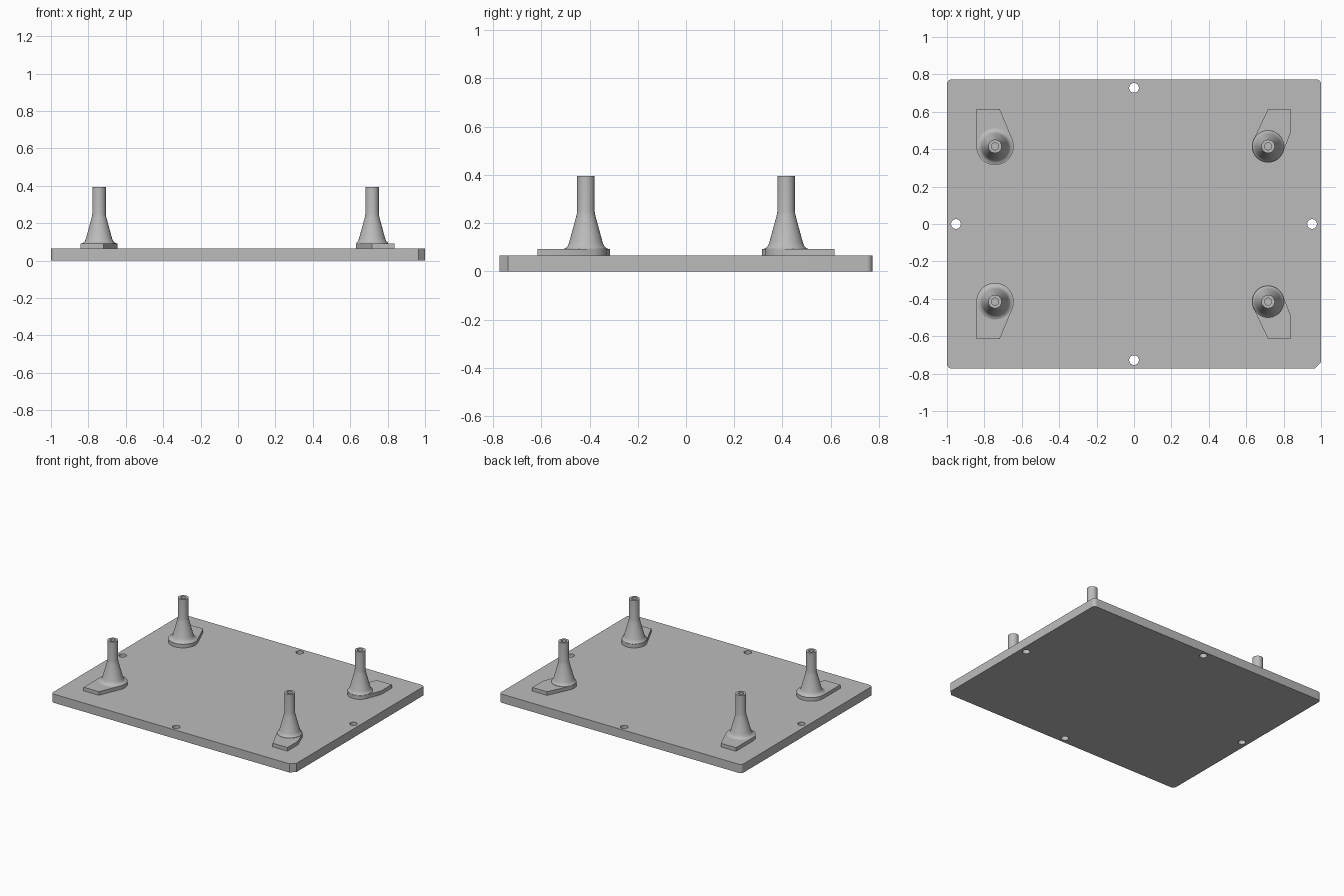
import bpy, bmesh, math
from mathutils import Vector
from mathutils.geometry import convex_hull_2d

if "Cube" in bpy.data.objects:
    bpy.data.objects.remove(bpy.data.objects["Cube"])

grey = bpy.data.materials.new("light grey")
grey.use_nodes = True
colour = (0.5, 0.5, 0.5, 1)
grey.diffuse_color = colour
grey.node_tree.nodes["Principled BSDF"].inputs["Base Color"].default_value = colour

PLATE_TOP, PAD_TOP, POST_TOP = 0.065, 0.092, 0.395
HALF_X, HALF_Y = 1.0, 0.773


def finish(name, bm):
    bmesh.ops.recalc_face_normals(bm, faces=bm.faces)
    mesh = bpy.data.meshes.new(name)
    bm.to_mesh(mesh)
    bm.free()
    obj = bpy.data.objects.new(name, mesh)
    bpy.context.collection.objects.link(obj)
    mesh.materials.append(grey)
    bpy.ops.object.select_all(action="DESELECT")
    obj.select_set(True)
    bpy.context.view_layer.objects.active = obj
    bpy.ops.object.shade_smooth_by_angle(angle=math.radians(30))
    return obj


def circle(cx, cy, r, n=48):
    return [Vector((cx + r * math.cos(math.tau * i / n),
                    cy + r * math.sin(math.tau * i / n))) for i in range(n)]


def add_hull_prism(bm, points, z0, z1):
    """Extrude the convex outline of the points from z0 to z1."""
    outline = [points[i] for i in convex_hull_2d(points)]
    face = bm.faces.new([bm.verts.new((p.x, p.y, z0)) for p in outline])
    result = bmesh.ops.extrude_face_region(bm, geom=[face])
    top = [v for v in result["geom"] if isinstance(v, bmesh.types.BMVert)]
    bmesh.ops.translate(bm, verts=top, vec=(0, 0, z1 - z0))


# Base plate: three rounded corners and one chamfered corner
points = []
for sx in (-1, 1):
    for sy in (-1, 1):
        if (sx, sy) == (1, -1):
            points += [Vector((HALF_X - 0.035, -HALF_Y)),
                       Vector((HALF_X, -HALF_Y + 0.035))]
        else:
            points += circle(sx * (HALF_X - 0.025), sy * (HALF_Y - 0.025), 0.025, 32)
bm = bmesh.new()
add_hull_prism(bm, points, 0, PLATE_TOP)
plate = finish("base_plate", bm)

# Four through holes, one near the middle of each edge
bm = bmesh.new()
for x, y in ((-0.952, 0), (0.952, 0), (0, 0.728), (0, -0.728)):
    add_hull_prism(bm, circle(x, y, 0.026, 32), -0.1, 0.2)
cutter = finish("hole_cutter", bm)
cutter.hide_render = True
cut = plate.modifiers.new("edge_holes", "BOOLEAN")
cut.object, cut.solver = cutter, "EXACT"
bpy.context.view_layer.objects.active = plate
bpy.ops.object.modifier_apply(modifier=cut.name)
bpy.data.objects.remove(cutter)
plate.select_set(True)
bpy.ops.object.shade_smooth_by_angle(angle=math.radians(30))


def make_pad(name, cx, cy, r, corners):
    """Flat foot: a round end joined to a squared outer end."""
    bm = bmesh.new()
    pts = circle(cx, cy, r) + [Vector(c) for c in corners]
    add_hull_prism(bm, pts, PLATE_TOP - 0.01, PAD_TOP)
    finish(name, bm)


def make_post(name, cx, cy, foot):
    """Turned post with a flared foot and a blind bore in the top."""
    profile = [(0, 0.28), (0.019, 0.28), (0.019, POST_TOP), (0.036, POST_TOP),
               (0.036, 0.25), (0.039, 0.232), (0.07, 0.118), (0.076, 0.104),
               (0.084, 0.096), (foot, PAD_TOP - 0.001), (foot, PLATE_TOP - 0.01)]
    bm = bmesh.new()
    verts = [bm.verts.new((r, 0, z)) for r, z in profile]
    edges = [bm.edges.new(pair) for pair in zip(verts, verts[1:])]
    bmesh.ops.spin(bm, geom=verts + edges, cent=(0, 0, 0), axis=(0, 0, 1),
                   angle=math.tau, steps=48)
    bmesh.ops.remove_doubles(bm, verts=bm.verts, dist=0.0001)
    bmesh.ops.translate(bm, verts=bm.verts, vec=(cx, cy, 0))
    finish(name, bm)


# Posts and feet, mirrored front to back
for sy, end in ((-1, "front"), (1, "back")):
    y, outer = sy * 0.415, sy * 0.615
    make_pad(f"right_{end}_pad", -0.743, y, 0.1,
             [(-0.843, outer), (-0.718, outer)])
    make_post(f"right_{end}_post", -0.743, y, 0.098)
    make_pad(f"left_{end}_pad", 0.717, y, 0.086,
             [(0.838, outer), (0.838, sy * 0.49), (0.717, outer)])
    make_post(f"left_{end}_post", 0.717, y, 0.085)
